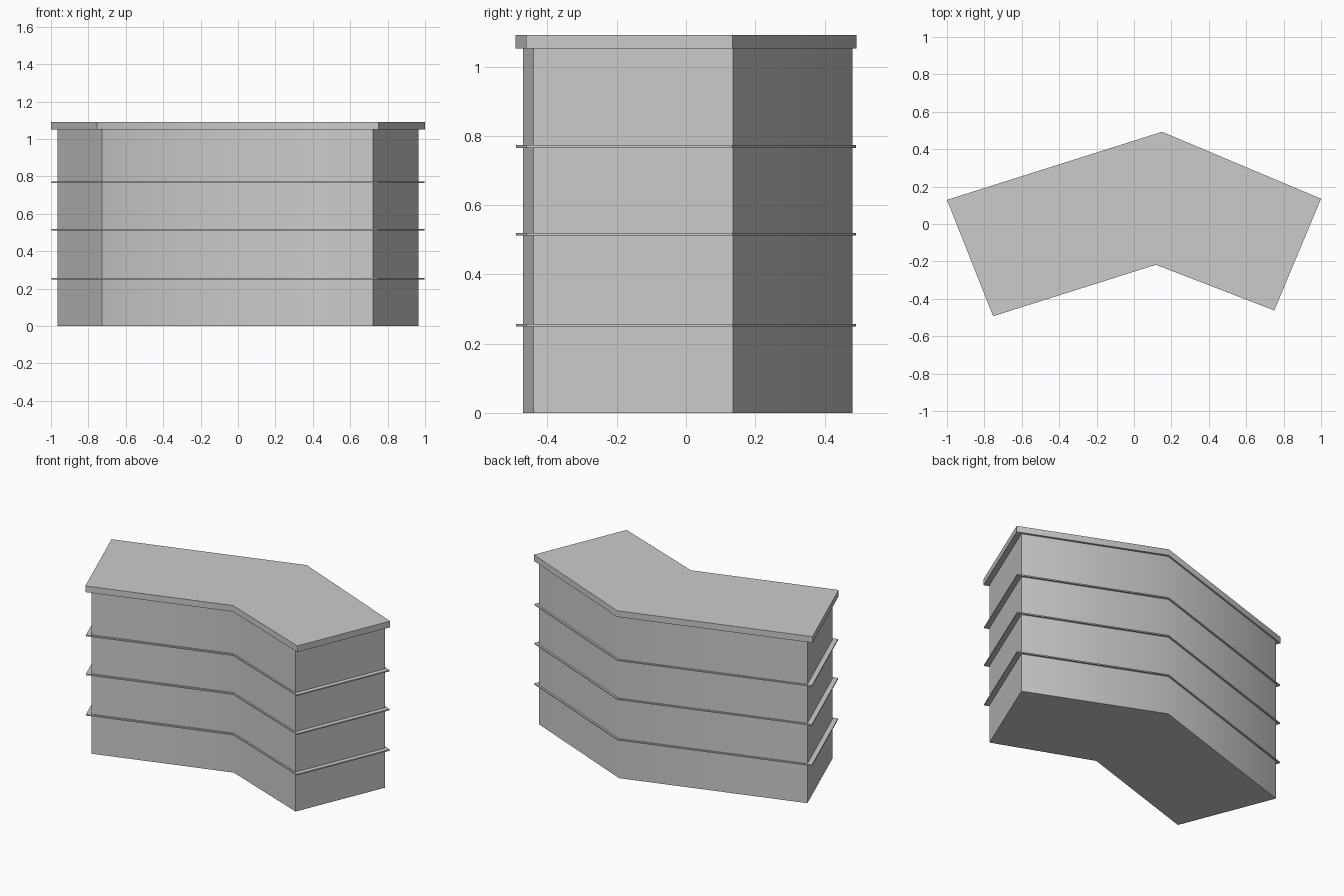
import bpy
import math

cube = bpy.data.objects.get("Cube")
if cube:
    bpy.data.objects.remove(cube, do_unlink=True)

# Single wall colour
grey = bpy.data.materials.new("light_grey")
grey.use_nodes = True
colour = (0.6, 0.6, 0.6, 1)
grey.diffuse_color = colour
grey.node_tree.nodes["Principled BSDF"].inputs["Base Color"].default_value = colour

# Bent footprint, counter-clockwise from above
FOOTPRINT = [(-1, 0.129), (-0.753, -0.493), (0.117, -0.218),
             (0.75, -0.462), (1, 0.135), (0.15, 0.493)]


def slab(name, bottom, top, scale=1.0, shift_y=0.0):
    """Extrude the scaled footprint between two heights."""
    n = len(FOOTPRINT)
    verts = [(x * scale, y * scale + shift_y, z)
             for z in (bottom, top) for x, y in FOOTPRINT]
    faces = [tuple(reversed(range(n))), tuple(range(n, 2 * n))]
    faces += [(i, (i + 1) % n, n + (i + 1) % n, n + i) for i in range(n)]
    mesh = bpy.data.meshes.new(name)
    mesh.from_pydata(verts, [], faces)
    mesh.materials.append(grey)
    obj = bpy.data.objects.new(name, mesh)
    bpy.context.collection.objects.link(obj)
    # Smooth across the shallow bend, sharp at the end corners
    bpy.ops.object.select_all(action="DESELECT")
    obj.select_set(True)
    bpy.context.view_layer.objects.active = obj
    bpy.ops.object.shade_smooth_by_angle(angle=math.radians(60))
    return obj


# Main block, floor ledges and overhanging roof
slab("building_walls", 0, 1.052, 0.964, 0.005)
for number, height in enumerate((0.249, 0.512, 0.765), 1):
    slab(f"floor_ledge_{number}", height, height + 0.008, 0.996)
slab("roof_slab", 1.052, 1.092)
